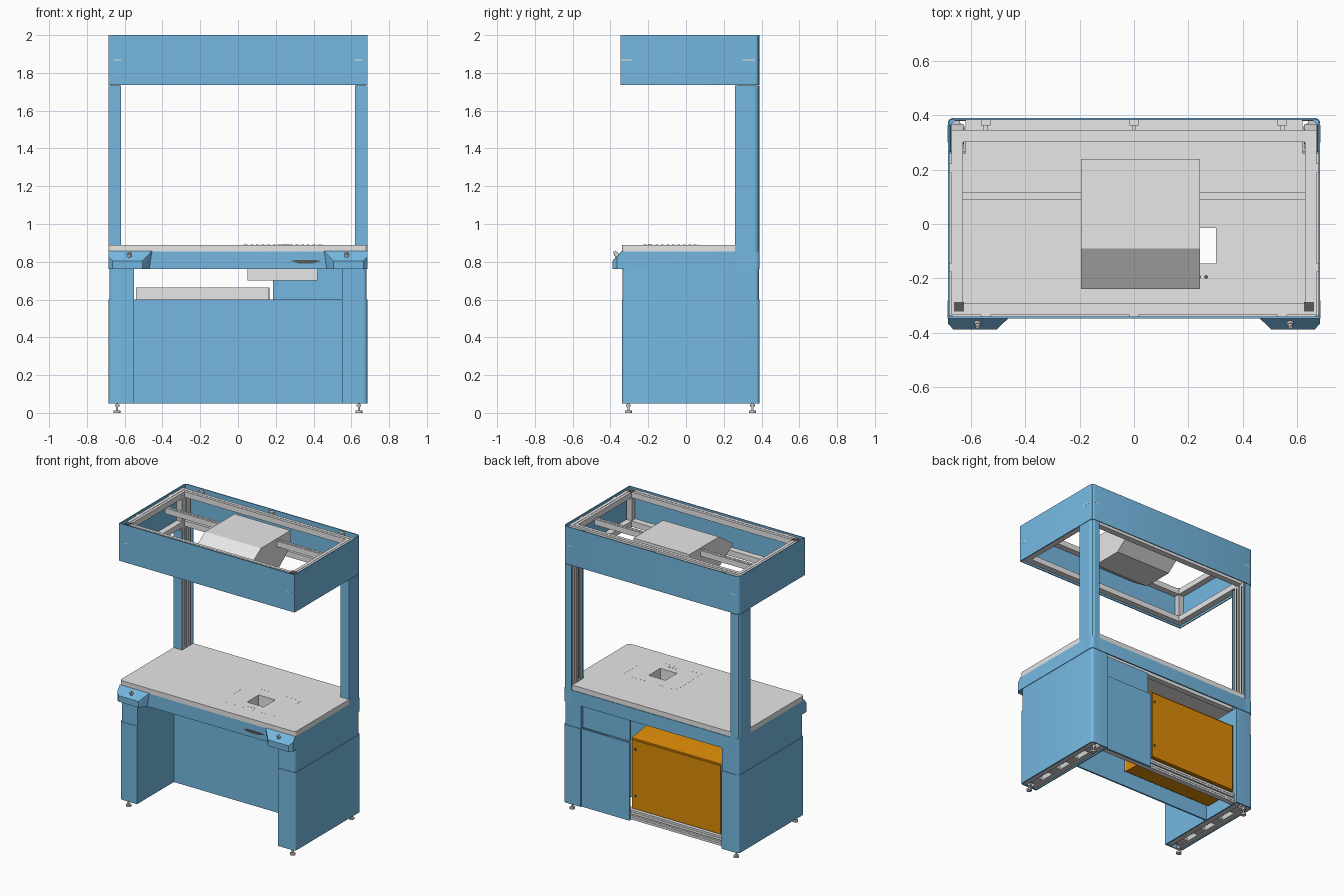
import bpy, bmesh, math
from mathutils import Vector

old = bpy.data.objects.get("Cube")
if old:
    bpy.data.objects.remove(old, do_unlink=True)


def material(name, r, g, b):
    m = bpy.data.materials.new(name)
    m.use_nodes = True
    m.diffuse_color = (r, g, b, 1)
    m.node_tree.nodes["Principled BSDF"].inputs["Base Color"].default_value = (r, g, b, 1)
    return m


BLUE = material("blue panel", .178, .485, .76)
GREY = material("light grey", .81, .81, .81)
METAL = material("aluminium", .65, .65, .65)
DARK = material("dark grey", .1, .1, .1)
ORANGE = material("orange", .72, .26, .002)


def finish(bm, name, mat):
    bmesh.ops.recalc_face_normals(bm, faces=bm.faces)
    me = bpy.data.meshes.new(name)
    bm.to_mesh(me)
    bm.free()
    me.materials.append(mat)
    me.shade_smooth()
    me.set_sharp_from_angle(angle=math.radians(25))
    ob = bpy.data.objects.new(name, me)
    bpy.context.collection.objects.link(ob)
    return ob


def boxes(name, mat, *items, mirror=False):
    """Join axis-aligned boxes given as x0, x1, y0, y1, z0, z1."""
    bm = bmesh.new()
    sides = (1, -1) if mirror else (1,)
    for x0, x1, y0, y1, z0, z1 in items:
        for s in sides:
            verts = bmesh.ops.create_cube(bm, size=1)["verts"]
            for v in verts:
                v.co = Vector((s * (x0 if v.co.x < 0 else x1),
                               y0 if v.co.y < 0 else y1,
                               z0 if v.co.z < 0 else z1))
    return finish(bm, name, mat)


def ring(name, mat, outer, inner, z0, z1, radius=0, rounded=lambda x, y: True):
    """Upright rectangular tube with selected outer corners rounded."""
    bm = bmesh.new()

    def loop(rect, z):
        x0, x1, y0, y1 = rect
        return [bm.verts.new((x, y, z)) for x, y in ((x0, y0), (x1, y0), (x1, y1), (x0, y1))]

    a, b, c, d = loop(outer, z0), loop(outer, z1), loop(inner, z1), loop(inner, z0)
    for lower, upper in ((a, b), (b, c), (c, d), (d, a)):
        for i in range(4):
            j = (i + 1) % 4
            bm.faces.new((lower[i], lower[j], upper[j], upper[i]))
    if radius:
        edges = [bm.edges.get((p, q)) for p, q in zip(a, b) if rounded(p.co.x, p.co.y)]
        bmesh.ops.bevel(bm, geom=edges, offset=radius, segments=4, profile=.5, affect='EDGES')
    return finish(bm, name, mat)


def inset(rect, t):
    x0, x1, y0, y1 = rect
    return (x0 + t, x1 - t, y0 + t, y1 - t)


def prism(name, mat, points, place, depth):
    """Extrude a flat outline; place maps its two coordinates to 3D."""
    bm = bmesh.new()
    face = bm.faces.new([bm.verts.new(place(*p)) for p in points])
    new = bmesh.ops.extrude_face_region(bm, geom=[face])["geom"]
    bmesh.ops.translate(bm, vec=depth, verts=[g for g in new if isinstance(g, bmesh.types.BMVert)])
    return finish(bm, name, mat)


def rods(name, mat, *items):
    """Join cylinders given as start, end, radius."""
    bm = bmesh.new()
    for start, end, r in items:
        start, end = Vector(start), Vector(end)
        axis = end - start
        mat4 = axis.to_track_quat('Z', 'Y').to_matrix().to_4x4()
        mat4.translation = (start + end) / 2
        bmesh.ops.create_cone(bm, cap_ends=True, segments=16, radius1=r, radius2=r,
                              depth=axis.length, matrix=mat4)
    return finish(bm, name, mat)


W, F, B = .685, -.34, .39      # half width, front, back
LEG_IN, APRON = .55, .762      # inner face of the legs, underside of the apron

# Legs, corner posts, control pods and feet on both sides
for s, side in ((1, "left"), (-1, "right")):
    def rect(x0, x1, y0, y1):
        return (min(s * x0, s * x1), max(s * x0, s * x1), y0, y1)

    outside = lambda x, y: abs(x) > .6
    low, up = rect(LEG_IN, W, F, B), rect(LEG_IN, W - .004, F + .003, B - .004)
    ring(side + "_leg", BLUE, low, inset(low, .008), .05, .6, .02, outside)
    ring(side + "_leg_upper", BLUE, up, inset(up, .008), .6, APRON, .02, outside)

    channel = [(.62, .26), (W, .26), (W, B - .025), (W - .008, B - .008), (W - .025, B),
               (.62, B), (.62, B - .006), (W - .03, B - .006), (W - .006, B - .03),
               (W - .006, .266), (.62, .266)]
    prism(side + "_post_cover", BLUE, channel, lambda x, y: (s * x, y, APRON), (0, 0, .97))

    # Control pod with sloping top and flared side
    bm = bmesh.new()
    for x, y, z in ((.455, F, .858), (.47, F, APRON), (W, F, .858), (W, F, APRON),
                    (.505, -.388, .805), (.505, -.388, APRON), (.665, -.388, .805), (.665, -.388, APRON),
                    (W, -.365, .825), (W, -.365, APRON)):
        bm.verts.new((s * x, y, z))
    bmesh.ops.convex_hull(bm, input=bm.verts)
    finish(bm, side + "_control_pod", BLUE)
    rods(side + "_button", GREY, ((s * .575, -.36, .825), (s * .575, -.373, .845), .012),
         ((s * .575, -.373, .845), (s * .575, -.38, .855), .008))

    for y, end in ((-.305, "front"), (.352, "back")):
        x = s * .64
        rods(f"{side}_{end}_foot", METAL, ((x, y, 0), (x, y, .012), .018),
             ((x, y, .012), (x, y, .07), .006), ((x, y, .035), (x, y, .045), .012))

# Aluminium skeleton inside the legs and posts
boxes("post_profiles", METAL, (.628, .672, .275, .318, .07, 1.97), (.628, .672, .325, .368, .07, 1.97),
      (.63, .67, -.325, -.285, .07, APRON), mirror=True)
boxes("post_slots", DARK, (.626, .629, .294, .3, .9, 1.73), (.626, .629, .343, .349, .9, 1.73), mirror=True)
boxes("leg_base_rails", METAL, (.562, .6, -.33, .38, .055, .09), (.64, .675, -.33, .38, .055, .09), mirror=True)
boxes("leg_base_brackets", METAL, *[(.6, .64, y, y + .08, .06, .08) for y in (-.3, -.12, .06, .25)], mirror=True)

# Apron and table top, with a square opening
top = (-W, W, F, B)
hole = (.172, .302, -.145, -.015)
ring("apron", BLUE, top, inset(top, .01), APRON, .855, .02, lambda x, y: y > 0)
ring("table_top", GREY, (-W, W, F, .26), hole, .855, .89, .02, lambda x, y: y < 0)
boxes("table_top_back", GREY, (-.62, .62, .26, B - .004, .855, .89))
ring("opening_housing", GREY, (.05, .42, -.215, .06), hole, .702, .855)
boxes("under_table_rails", GREY, (-LEG_IN, LEG_IN, .3, .34, .77, .81), (-LEG_IN, LEG_IN, -.32, -.29, .8, .85))

# Fixing marks around the opening
marks = []
for i in range(14):
    x = .035 + i * .03
    marks += [(x, x + .014, y, y + .004, .889, .8904) for y in (-.225, .065)]
for i in range(10):
    y = -.22 + i * .029
    marks += [(x, x + .004, y, y + .014, .889, .8904) for x in (.03, .445)]
boxes("table_marks", GREY, *marks)
rods("table_ports", DARK, *[((x, -.195, .885), (x, -.195, .8905), .007) for x in (.215, .24, .265)])

# Front slot in the apron
prism("apron_slot", DARK, [(.28, .804), (.31, .81), (.41, .81), (.44, .804), (.4, .792), (.32, .792)],
      lambda x, z: (x, F - .003, z), (0, .008, 0))

# Base panels
boxes("knee_panel", BLUE, (-LEG_IN, LEG_IN, .07, .082, .05, .6))
boxes("back_panel", BLUE, (.175, LEG_IN, .37, .382, .05, .6), (.185, LEG_IN, .35, .362, .6, APRON))
boxes("cabinet_rails", GREY, (-LEG_IN, LEG_IN, .33, .368, .055, .085), (-LEG_IN, LEG_IN, .33, .368, .093, .123))
boxes("rail_grooves", METAL, *[(-LEG_IN, .17, .367, .37, z, z + .006) for z in (.067, .105)])

# Cabinet with a sloping roof, a door and locks
prism("cabinet", ORANGE, [(.115, .135), (.365, .135), (.365, .632), (.135, .665), (.115, .665)],
      lambda y, z: (-.538, y, z), (.705, 0, 0))
boxes("cabinet_door", ORANGE, (-.53, .155, .365, .372, .142, .622))
boxes("cabinet_mount", GREY, (-.54, .165, .1, .115, .145, .665))
rods("cabinet_locks", DARK, *[((.135, .37, z), (.135, .376, z), .009) for z in (.23, .56)])

# Overhead hood shell
hood = (-W, W, -.347, B)
ring("hood_shell", BLUE, hood, inset(hood, .007), 1.735, 2, .025, lambda x, y: y > 0)
ticks = [(.62, W - .026, y, y + .001, 1.866, 1.871) for y in (-.3475, B - .0005)]
ticks += [(W - .0005, W + .0005, y, y + .065, 1.866, 1.871) for y in (-.347, .3)]
boxes("hood_corner_lines", GREY, *ticks, mirror=True)

# Hood frame of profiles at top and bottom, with corner uprights
frame = (-.672, .672, -.335, .345)
for name, z in (("lower", 1.745), ("upper", 1.95)):
    ring(name + "_hood_frame", GREY, frame, inset(frame, .043), z, z + .04)
groove = inset(frame, .018)
ring("hood_frame_groove", GREY, groove, inset(groove, .007), 1.985, 1.992)
boxes("hood_corner_plates", DARK, (.625, .662, -.322, -.286, 1.988, 1.994), mirror=True)
boxes("hood_uprights", METAL, (.63, .67, -.333, -.295, 1.78, 1.95), mirror=True)
boxes("cross_rail", GREY, (-.63, .63, .088, .118, 1.915, 1.955))
boxes("cross_rail_groove", GREY, (-.63, .63, .1, .106, 1.954, 1.957))
clips = [(x - .017, x + .017, y, y + .02, 1.96, 1.99) for x in (-.545, 0, .545) for y in (-.342, .363)]
clips += [(x - .008, x + .008, .34, .368, 1.965, 1.98) for x in (-.545, 0, .545)]
clips += [(x, x + .02, y - .017, y + .017, 1.96, 1.99) for x in (-.678, .658) for y in (-.16, .205)]
boxes("hood_clips", GREY, *clips)

# Overhead unit carried by the cross rail
prism("overhead_unit", GREY, [(.24, 1.972), (-.09, 1.972), (-.24, 1.87), (-.24, 1.855), (-.1, 1.765),
                              (.12, 1.765), (.24, 1.86)],
      lambda y, z: (-.195, y, z), (.437, 0, 0))
